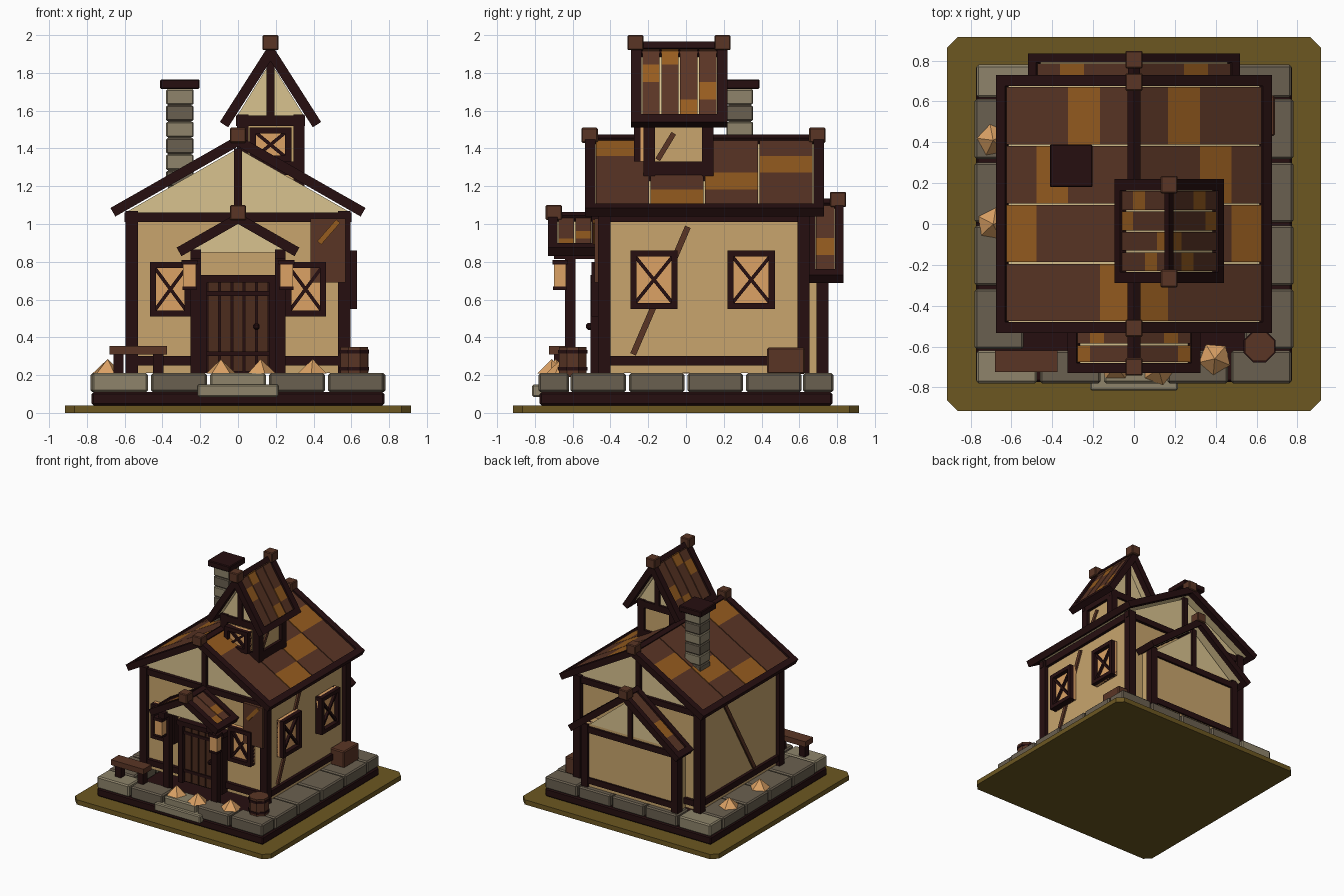
import bpy, bmesh, math
from mathutils import Vector

if "Cube" in bpy.data.objects:
    bpy.data.objects.remove(bpy.data.objects["Cube"])


def mat(name, hexa):
    m = bpy.data.materials.new(name)
    c = [int(hexa[i:i + 2], 16) / 255 for i in (0, 2, 4)]
    m.diffuse_color = [((v + 0.055) / 1.055) ** 2.4 if v > 0.04 else v / 12.92 for v in c] + [1]
    m.use_nodes = True
    m.node_tree.nodes["Principled BSDF"].inputs["Base Color"].default_value = m.diffuse_color
    return m


GROUND, TIMBER = mat("olive ground", "6c5721"), mat("dark timber", "260f10")
PLASTER, CREAM = mat("tan plaster", "c8a56d"), mat("cream plaster", "d8c28f")
STONE, PALE = mat("grey stone", "6a6050"), mat("pale stone", "8e846b")
BROWN, ORANGE = mat("brown wood", "5a3525"), mat("orange tile", "965c1f")
AMBER, DOOR = mat("amber", "dca265"), mat("door wood", "4c2c1d")


def finish(name, bm, m):
    bmesh.ops.recalc_face_normals(bm, faces=bm.faces)
    me = bpy.data.meshes.new(name)
    bm.to_mesh(me)
    bm.free()
    me.materials.append(m)
    ob = bpy.data.objects.new(name, me)
    bpy.context.collection.objects.link(ob)
    return ob


def prism(name, pts, lo, hi, m, axis="y"):
    """Extrude a 2D outline along an axis (y: xz outline, x: yz outline, z: xy outline)."""
    put = {"y": lambda u, v, d: (u, d, v), "x": lambda u, v, d: (d, u, v), "z": lambda u, v, d: (u, v, d)}[axis]
    bm = bmesh.new()
    a = [bm.verts.new(put(u, v, lo)) for u, v in pts]
    b = [bm.verts.new(put(u, v, hi)) for u, v in pts]
    n = len(pts)
    bm.faces.new(a)
    bm.faces.new(b[::-1])
    for i in range(n):
        bm.faces.new((a[i], a[(i + 1) % n], b[(i + 1) % n], b[i]))
    return finish(name, bm, m)


def box(name, x0, x1, y0, y1, z0, z1, m, bevel=0):
    ob = prism(name, [(x0, z0), (x1, z0), (x1, z1), (x0, z1)], y0, y1, m)
    if bevel:
        b = ob.modifiers.new("soft edge", "BEVEL")
        b.width, b.segments = bevel, 1
    return ob


def bar(name, p, q, w, lo, hi, m, axis="y"):
    p, q = Vector(p), Vector(q)
    d = (q - p).normalized() * w / 2
    n = Vector((-d.y, d.x))
    return prism(name, [p + n, q + n, q - n, p - n], lo, hi, m, axis)


def cone(name, x, y, z0, z1, r0, r1, sides, m, turn=0):
    bm = bmesh.new()
    bmesh.ops.create_cone(bm, cap_ends=True, segments=sides, radius1=r0, radius2=r1, depth=z1 - z0)
    ob = finish(name, bm, m)
    ob.location, ob.rotation_euler.z = (x, y, (z0 + z1) / 2), turn
    return ob


def window(name, axis, u0, u1, z0, z1, wall, s):
    """Amber pane, frame and crossed bars standing out of a wall; s is the outward sign."""
    w, at = 0.032, lambda a, b: sorted((wall + s * a, wall + s * b))
    rect = [(u0, z0), (u1, z0), (u1, z1), (u0, z1)]
    prism(name + "_pane", rect, *at(0, 0.025), AMBER, axis)
    h = w / 2
    for p, q in (((u0, z0 + h), (u1, z0 + h)), ((u0, z1 - h), (u1, z1 - h)),
                 ((u0 + h, z0), (u0 + h, z1)), ((u1 - h, z0), (u1 - h, z1))):
        bar(name + "_frame", p, q, w, *at(0, 0.06), TIMBER, axis)
    for p, q in ((rect[0], rect[2]), (rect[1], rect[3])):
        p, q = Vector(p), Vector(q)
        bar(name + "_cross", p.lerp(q, 0.1), q.lerp(p, 0.1), 0.018, *at(0.02, 0.045), TIMBER, axis)


def roof(name, cx, y0, y1, hw, apex, eave, rows, caps, edge=0.055, shift=0):
    """Gable roof: tiles over a pale underlay, dark bargeboards, eaves, ridge and ridge caps."""
    for s in (-1, 1):
        top = Vector((cx, apex))
        run = Vector((s * hw, eave - apex))
        length = run.length
        d = run / length
        n = Vector((-d.y, d.x)) * s

        def strip(part, a, b, ya, yb, drop, thick, m):
            pts = [top + d * a - n * drop, top + d * b - n * drop,
                   top + d * b - n * (drop + thick), top + d * a - n * (drop + thick)]
            if a == 0:      # plumb cut at the ridge
                pts[0] = Vector((cx, apex - drop / abs(n.y)))
                pts[3] = Vector((cx, apex - (drop + thick) / abs(n.y)))
            prism(name + part, pts, ya, yb, m)

        strip("_underlay", 0, length - 0.02, y0 + 0.02, y1 - 0.02, 0.035, 0.012, CREAM)
        for ya, yb in ((y0, y0 + edge), (y1 - edge, y1)):
            strip("_bargeboard", 0, length, ya, yb, 0, 0.052, TIMBER)
        strip("_eave", length - 0.05, length, y0, y1, 0, 0.052, TIMBER)
        strip("_ridge", 0, 0.035, y0, y1, -0.004, 0.05, TIMBER)
        step, part = (y1 - y0 - 2 * edge) / rows, (length - 0.06) / 4
        for r in range(rows):
            ya = y0 + edge + r * step
            for c in range(4):
                tone = ORANGE if (c + r + shift) % 4 == 0 else BROWN
                strip("_tile", 0.02 + c * part, 0.02 + (c + 1) * part,
                      ya + 0.004, ya + step - 0.004, 0.012, 0.023, tone)
    for y in caps:
        box(name + "_cap", cx - 0.042, cx + 0.042, y - 0.043, y + 0.043, apex - 0.04, apex + 0.04, BROWN, 0.006)


# ground slab and plinth
k, g = 0.865, 0.915
prism("ground", [(-k, -g), (k, -g), (g, -k), (g, k), (k, g), (-k, g), (-g, k), (-g, -k)], 0, 0.04, GROUND, "z")
box("plinth", -0.775, 0.775, -0.775, 0.775, 0.04, 0.11, TIMBER, 0.01)

# ring of stone blocks and the front step
for i in range(5):
    x = -0.78 + i * 0.312
    for y0, y1 in ((-0.78, -0.62), (0.62, 0.78)):
        tone = PALE if i == 0 or (i == 2 and y0 < 0) else STONE
        box("foundation_stone", x + 0.008, x + 0.304, y0, y1, 0.11, 0.21, tone, 0.01)
for i in range(4):
    y = -0.62 + i * 0.31
    for s in (-1, 1):
        xs = sorted((s * 0.54, s * 0.78))
        box("foundation_stone", *xs, y + 0.008, y + 0.302, 0.11, 0.21, STONE, 0.01)
box("front_step", -0.215, 0.215, -0.815, -0.62, 0.085, 0.15, PALE, 0.008)

# main house walls, gable and timber frame
box("house_walls", -0.56, 0.56, -0.43, 0.62, 0.21, 1.05, PLASTER)
prism("house_gable", [(-0.58, 1.04), (0.58, 1.04), (0.58, 1.07), (0, 1.40), (-0.58, 1.07)], -0.43, 0.62, CREAM)
for s in (-1, 1):
    x0, x1 = sorted((s * 0.53, s * 0.595))
    for y in (-0.465, 0.59):
        box("corner_post", x0, x1, y, y + 0.065, 0.21, 1.07, TIMBER)
    x0, x1 = sorted((s * 0.55, s * 0.585))
    box("side_sill", x0, x1, -0.42, 0.61, 0.25, 0.30, TIMBER)
    box("side_plate", x0, x1, -0.42, 0.61, 1.01, 1.07, TIMBER)
for y0, y1 in ((-0.46, -0.42), (0.61, 0.645)):
    box("end_sill", -0.55, 0.55, y0, y1, 0.25, 0.30, TIMBER)
    box("tie_beam", -0.6, 0.6, y0, y1, 1.01, 1.06, TIMBER)
    box("king_post", -0.021, 0.021, y0, y1, 1.05, 1.40, TIMBER)
bar("right_brace", (-0.28, 0.31), (0.01, 0.985), 0.032, 0.55, 0.575, BROWN, "x")
bar("left_brace", (-0.1, 0.31), (0.3, 1.0), 0.032, -0.575, -0.55, BROWN, "x")
roof("main_roof", 0, -0.535, 0.73, 0.675, 1.47, 1.085, 4, (-0.51, 0.695))

# windows of the main house
for x in (-0.465, 0.25):
    window("front_window", "y", x, x + 0.215, 0.51, 0.80, -0.44, -1)
for y in (-0.295, 0.22):
    window("side_window", "x", y, y + 0.25, 0.55, 0.86, 0.57, 1)

# hanging panel with a stripe beside the right window
box("wall_panel", 0.385, 0.57, -0.485, -0.43, 0.69, 1.03, BROWN)
bar("panel_stripe", (0.43, 0.90), (0.53, 1.015), 0.028, -0.493, -0.48, ORANGE)

# door with planks, bands, frame and knob
box("door_back", -0.19, 0.19, -0.47, -0.43, 0.21, 0.70, TIMBER)
for i in range(5):
    x = -0.163 + i * 0.0652
    box("door_plank", x + 0.005, x + 0.06, -0.482, -0.46, 0.22, 0.70, DOOR)
for z in (0.30, 0.62):
    box("door_band", -0.165, 0.165, -0.49, -0.46, z, z + 0.025, TIMBER)
for s in (-1, 1):
    x0, x1 = sorted((s * 0.165, s * 0.205))
    box("door_jamb", x0, x1, -0.505, -0.43, 0.21, 0.71, TIMBER)
box("door_lintel", -0.22, 0.22, -0.505, -0.43, 0.69, 0.73, TIMBER)
box("door_knob", 0.08, 0.115, -0.53, -0.48, 0.44, 0.475, TIMBER, 0.01)

# porch roof, posts and lanterns
roof("porch_roof", 0, -0.73, -0.45, 0.325, 1.06, 0.875, 2, (-0.70,), 0.05, 1)
prism("porch_gable", [(-0.24, 0.85), (0.24, 0.85), (0.24, 0.87), (0, 1.0), (-0.24, 0.87)], -0.66, -0.43, CREAM)
for s in (-1, 1):
    x0, x1 = sorted((s * 0.197, s * 0.252))
    box("porch_post", x0, x1, -0.64, -0.585, 0.19, 0.86, TIMBER)
    box("porch_plate", x0, x1, -0.70, -0.43, 0.815, 0.865, TIMBER)
    cx = s * 0.257
    box("lantern_glass", cx - 0.035, cx + 0.035, -0.70, -0.635, 0.665, 0.785, AMBER)
    box("lantern_cap", cx - 0.042, cx + 0.042, -0.707, -0.628, 0.785, 0.81, TIMBER)
    box("lantern_base", cx - 0.038, cx + 0.038, -0.703, -0.632, 0.65, 0.668, TIMBER)

# rear annex
box("annex_walls", -0.43, 0.43, 0.60, 0.735, 0.21, 0.74, PLASTER)
prism("annex_gable", [(-0.43, 0.70), (0.43, 0.70), (0, 1.05)], 0.60, 0.735, CREAM)
for s in (-1, 1):
    x0, x1 = sorted((s * 0.39, s * 0.45))
    box("annex_post", x0, x1, 0.69, 0.755, 0.21, 0.74, TIMBER)
box("annex_tie_beam", -0.45, 0.45, 0.72, 0.753, 0.67, 0.72, TIMBER)
box("annex_sill", -0.43, 0.43, 0.72, 0.75, 0.24, 0.29, TIMBER)
box("annex_king_post", -0.021, 0.021, 0.72, 0.753, 0.70, 1.06, TIMBER)
roof("annex_roof", 0, 0.64, 0.835, 0.52, 1.13, 0.73, 1, (0.805,), 0.045, 2)

# roof turret
T = 0.172
box("turret_walls", 0.02, 0.325, -0.205, 0.125, 1.18, 1.57, PLASTER)
prism("turret_gable", [(0.0, 1.55), (0.345, 1.55), (0.345, 1.58), (T, 1.86), (0.0, 1.58)], -0.205, 0.125, CREAM)
for x in (-0.005, 0.293):
    for y in (-0.225, 0.085):
        box("turret_post", x, x + 0.06, y, y + 0.06, 1.2, 1.58, TIMBER)
for y0, y1 in ((-0.225, -0.19), (0.11, 0.145)):
    box("turret_tie_beam", -0.01, 0.355, y0, y1, 1.52, 1.575, TIMBER)
    box("turret_sill", 0.0, 0.345, y0, y1, 1.26, 1.33, TIMBER)
    box("turret_king_post", T - 0.021, T + 0.021, y0, y1, 1.56, 1.88, TIMBER)
for x0 in (-0.002, 0.315):
    box("turret_side_plate", x0, x0 + 0.035, -0.2, 0.12, 1.51, 1.575, TIMBER)
    box("turret_side_sill", x0, x0 + 0.035, -0.2, 0.12, 1.26, 1.33, TIMBER)
bar("turret_brace", (-0.15, 1.34), (-0.065, 1.48), 0.028, 0.31, 0.338, BROWN, "x")
window("turret_window", "y", 0.062, 0.282, 1.33, 1.51, -0.215, -1)
roof("turret_roof", T, -0.29, 0.22, 0.268, 1.96, 1.54, 4, (-0.267, 0.193), 0.055, 3)

# chimney of stacked stone courses
for i in range(6):
    z = 1.20 + i * 0.0865
    box("chimney_course", -0.38, -0.235, 0.215, 0.355, z, z + 0.081, PALE if i % 2 else STONE, 0.006)
box("chimney_core", -0.37, -0.245, 0.225, 0.345, 1.18, 1.72, STONE)
box("chimney_cap", -0.412, -0.203, 0.18, 0.39, 1.715, 1.765, TIMBER, 0.006)

# bench, barrel and crate
box("bench_seat", -0.68, -0.375, -0.725, -0.62, 0.31, 0.355, BROWN)
for x in (-0.66, -0.45):
    box("bench_leg", x, x + 0.055, -0.70, -0.645, 0.205, 0.31, TIMBER)
cone("barrel", 0.615, -0.60, 0.19, 0.35, 0.078, 0.078, 8, BROWN, math.pi / 8)
for z in (0.225, 0.315):
    cone("barrel_hoop", 0.615, -0.60, z, z + 0.018, 0.084, 0.084, 8, TIMBER, math.pi / 8)
box("crate", 0.56, 0.69, 0.43, 0.63, 0.205, 0.345, BROWN, 0.008)

# small amber mounds on the stones
for i, (x, y) in enumerate(((-0.09, -0.69), (0.12, -0.71), (0.395, -0.66), (-0.69, 0.41), (-0.69, 0.0))):
    cone("amber_mound", x, y, 0.208, 0.285, 0.082, 0.0, 5, AMBER, i * 0.9)
